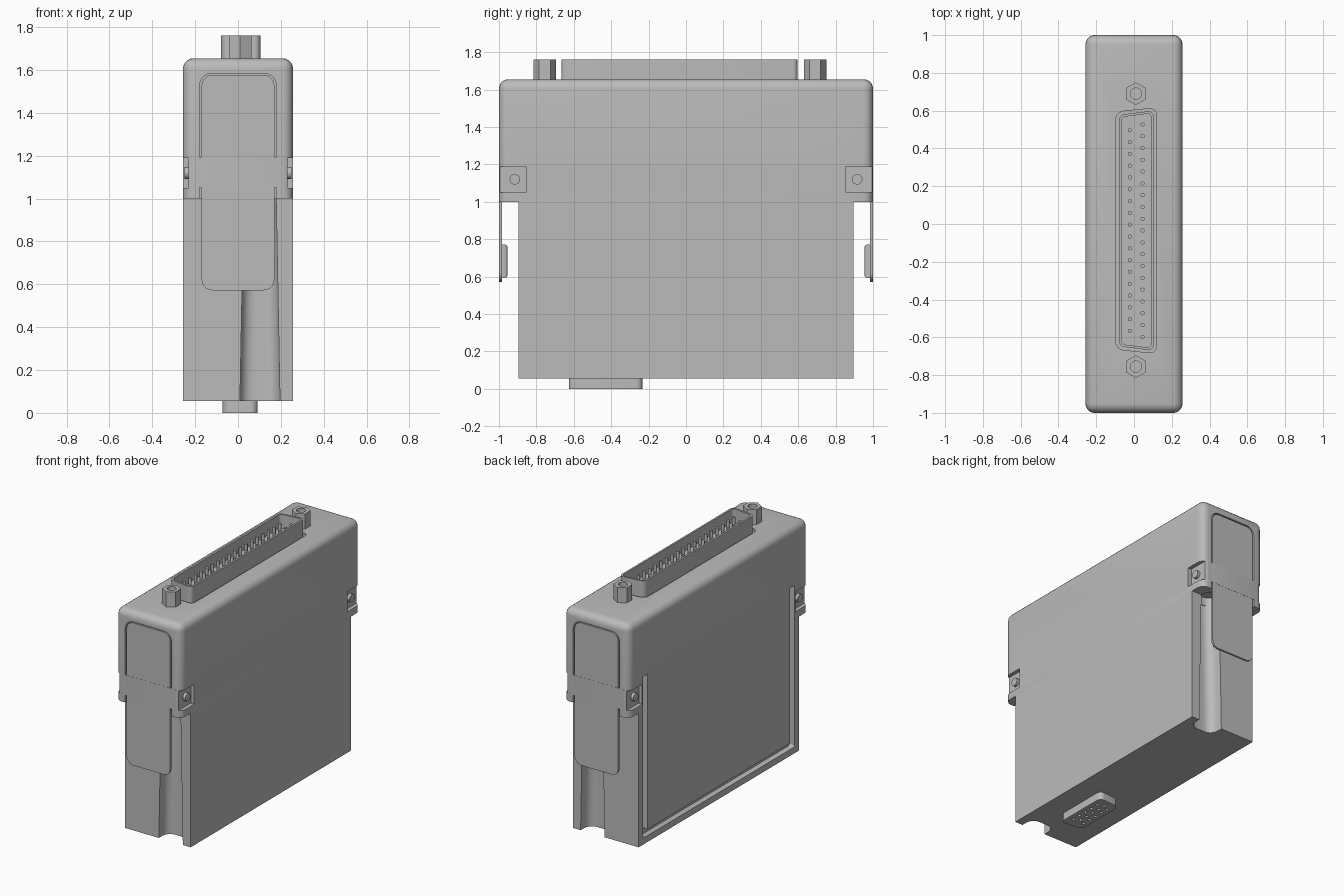
import bpy, bmesh, math
from mathutils import Matrix, Vector

cube = bpy.data.objects.get("Cube")
if cube:
    bpy.data.objects.remove(cube)

grey = bpy.data.materials.new("plain grey")
grey.use_nodes = True
GREY = (0.5, 0.5, 0.5, 1)
grey.diffuse_color = GREY
grey.node_tree.nodes["Principled BSDF"].inputs["Base Color"].default_value = GREY


def finish(name, bm):
    bmesh.ops.recalc_face_normals(bm, faces=bm.faces)
    mesh = bpy.data.meshes.new(name)
    bm.to_mesh(mesh)
    bm.free()
    mesh.materials.append(grey)
    ob = bpy.data.objects.new(name, mesh)
    bpy.context.collection.objects.link(ob)
    return ob


def bevel(bm, keep, r, seg=5):
    edges = [e for e in bm.edges if keep(e)]
    bmesh.ops.bevel(bm, geom=edges, offset=r, segments=seg, profile=0.5, affect='EDGES')


def along(axis):
    return lambda e: abs((e.verts[0].co - e.verts[1].co).normalized()[axis]) > 0.95


def box(name, lo, hi, r=0, keep=None, taper=1.0):
    lo, hi = Vector(lo), Vector(hi)
    bm = bmesh.new()
    bmesh.ops.create_cube(bm, size=1)
    for v in bm.verts:
        if v.co.z > 0:
            v.co.x *= taper
        v.co = (lo + hi) / 2 + Vector(a * b for a, b in zip(v.co, hi - lo))
    if r:
        bevel(bm, keep, r)
    return finish(name, bm)


def d_prism(name, cx, cy, wx, wy, slant, z0, z1, r):
    """Rounded D-shaped block, longer on its +x side."""
    bm = bmesh.new()
    pts = [(-wx, -wy + slant), (wx, -wy), (wx, wy), (-wx, wy - slant)]
    face = bm.faces.new([bm.verts.new((cx + x, cy + y, z0)) for x, y in pts])
    top = bmesh.ops.extrude_face_region(bm, geom=[face])["geom"]
    bmesh.ops.translate(bm, vec=(0, 0, z1 - z0),
                        verts=[g for g in top if isinstance(g, bmesh.types.BMVert)])
    bevel(bm, along(2), r)
    return finish(name, bm)


def rods(name, spots, r, z0, z1, sides=12):
    bm = bmesh.new()
    for x, y in spots:
        bmesh.ops.create_cone(bm, cap_ends=True, segments=sides, radius1=r, radius2=r,
                              depth=z1 - z0, matrix=Matrix.Translation((x, y, (z0 + z1) / 2)))
    return finish(name, bm)


def cut(target, *cutters):
    for c in cutters:
        mod = target.modifiers.new("cut", 'BOOLEAN')
        mod.operation, mod.solver, mod.object = 'DIFFERENCE', 'EXACT', c
        bpy.context.view_layer.update()
        ev = target.evaluated_get(bpy.context.evaluated_depsgraph_get())
        mesh = bpy.data.meshes.new_from_object(ev)
        target.modifiers.clear()
        target.data = mesh
    for c in cutters:
        bpy.data.objects.remove(c)


W, TOP, SEAM, BASE, END = 0.257, 1.655, 1.0, 0.055, 0.895

# Hood with rounded top and corners, and the lower body
hood = box("hood", (-W, -1, SEAM), (W, 1, TOP), 0.05,
           lambda e: along(2)(e) or min(v.co.z for v in e.verts) > 1.5)
body = box("lower_body", (-W, -END, BASE), (W, END, SEAM))


# U-shaped slot around the panel on the right side
def slot_cutters():
    parts = [box("slot_bottom", (-W - 0.1, -0.845, 0.1), (-W + 0.04, 0.845, 0.145), 0.02, along(0))]
    for s in (-1, 1):
        y = sorted((s * 0.795, s * 0.845))
        parts.append(box("slot_side", (-W - 0.1, y[0], 0.115), (-W + 0.04, y[1], 1.24)))
    return parts


cut(body, *slot_cutters())
low, *sides = slot_cutters()
bpy.data.objects.remove(low)
cut(hood, *sides)

for s, end in ((-1, "front"), (1, "back")):
    # Tapered finger groove in the body, ending inside the hood
    cut(body, box("groove", (0.008, s * END - 0.1, 0), (0.197, s * END + 0.1, 1.1),
                  0.06, along(2), 0.78))
    cut(hood, box("arch", (0.03, s * 0.88 - 0.08, 0.9), (0.175, s * 0.88 + 0.08, 1.06),
                  0.05, along(2)))
    # Pocket for the latch plate
    y = sorted((s * 1.1, s * 0.97))
    cut(hood, box("pocket", (-0.18, y[0], 0.9), (0.18, y[1], 1.585), 0.06, along(1)))
    for side in (-1, 1):
        # Square recess at the hood corner with a pivot stud
        x, y = sorted((side * 0.23, side * 0.4)), sorted((s * 0.855, s * 1.1))
        cut(hood, box("recess", (x[0], y[0], 1.05), (x[1], y[1], 1.19)))
        bm = bmesh.new()
        bmesh.ops.create_cone(bm, cap_ends=True, segments=24, radius1=0.028, radius2=0.028,
                              depth=0.04, matrix=Matrix.Translation((side * 0.23, s * 0.915, 1.12))
                              @ Matrix.Rotation(math.pi / 2, 4, 'Y'))
        finish(end + "_pivot_stud", bm)
    # Latch: long plate, cross bar and inner grip
    y = sorted((s * 0.985, s * 0.999))
    box(end + "_latch_plate", (-0.17, y[0], 0.572), (0.17, y[1], 1.577), 0.05, along(1))
    y = sorted((s * 0.94, s * 1.0))
    box(end + "_latch_bar", (-0.229, y[0], 1.051), (0.229, y[1], 1.195), 0.02, along(2))
    y = sorted((s * 0.955, s * 0.99))
    box(end + "_latch_grip", (-0.14, y[0], 0.593), (0.14, y[1], 0.772), 0.015,
        lambda e: all(abs(v.co.y) < 0.97 for v in e.verts))

# Large plug on top: clearance gap, hollow shell, pins
PX, PY = 0.012, -0.035
cut(hood, d_prism("gap", PX, PY, 0.108, 0.65, 0.022, TOP - 0.015, TOP + 0.1, 0.04))
shell = d_prism("plug_shell", PX, PY, 0.092, 0.635, 0.022, TOP - 0.04, 1.762, 0.03)
cut(shell, d_prism("hollow", PX, PY, 0.079, 0.621, 0.02, TOP + 0.01, 1.9, 0.022))
pitch = 0.0625
pins = [(0.045, PY + (i - 9) * pitch) for i in range(19)]
pins += [(-0.022, PY + (i - 8.5) * pitch) for i in range(18)]
rods("plug_pins", pins, 0.011, TOP, 1.735)

# Hexagonal jack nuts with a bored hole
for y in (0.69, -0.755):
    nut = rods("jack_nut", [(0.01, y)], 0.06, TOP - 0.02, 1.762, 6)
    cut(nut, rods("bore", [(0.01, y)], 0.03, TOP + 0.03, 1.9, 24))

# Small socket underneath
socket = d_prism("socket", 0.01, -0.43, 0.082, 0.2, 0.015, 0, BASE + 0.02, 0.035)
holes = [(0.01 + (r - 1) * 0.042, -0.43 + (i - 2) * 0.06 + (r % 2) * 0.02)
         for r in range(3) for i in range(5)]
cut(socket, rods("holes", holes, 0.011, -0.1, 0.03))

# Smooth rounded parts, keeping edges sharp
for ob in bpy.context.collection.objects:
    if ob.type == 'MESH' and grey.name in ob.data.materials:
        bpy.ops.object.select_all(action='DESELECT')
        ob.select_set(True)
        bpy.context.view_layer.objects.active = ob
        bpy.ops.object.shade_smooth_by_angle(angle=math.radians(35))
